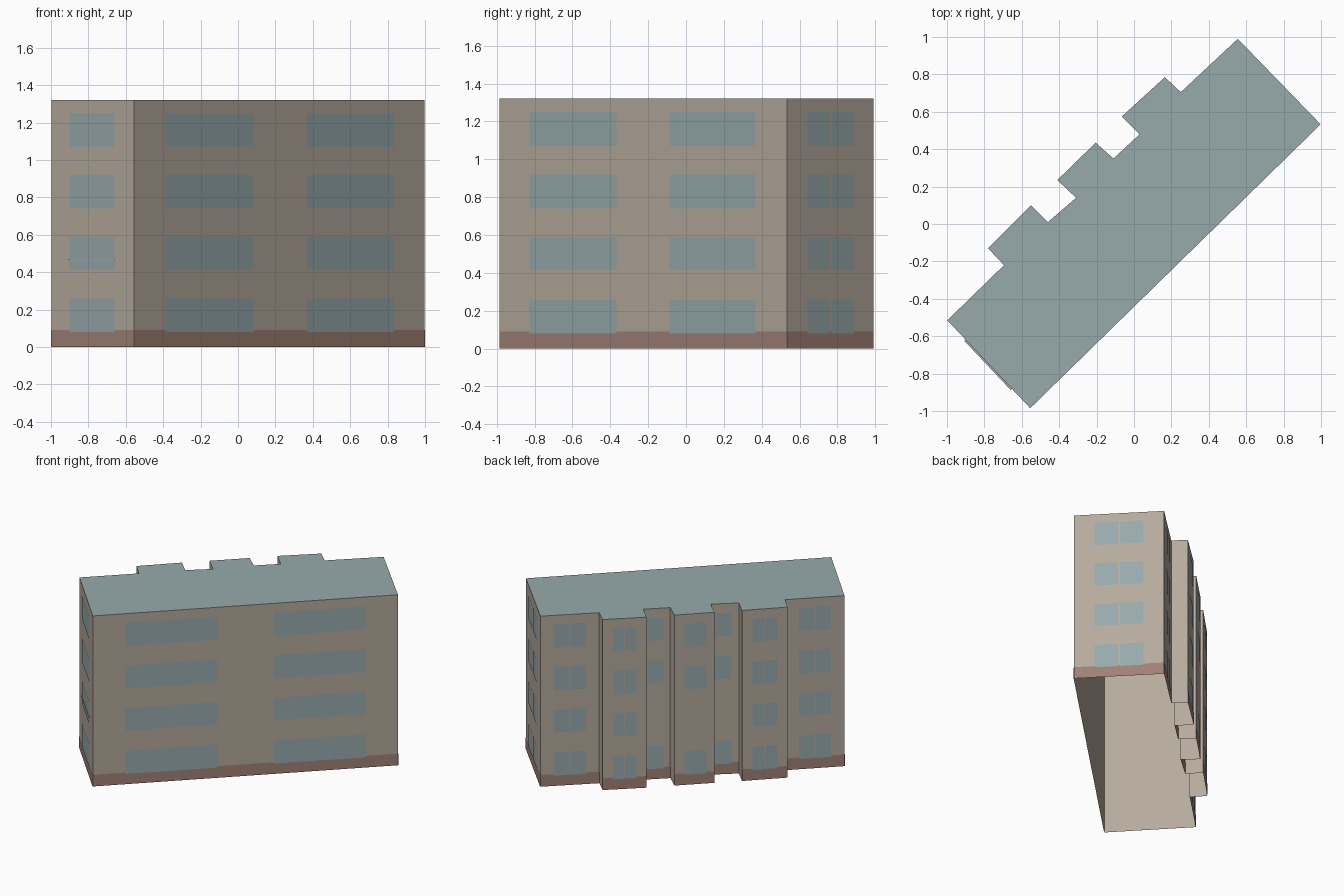
import bpy, bmesh
from mathutils import Vector

cube = bpy.data.objects.get("Cube")
if cube:
    bpy.data.objects.remove(cube, do_unlink=True)

HEIGHT = 1.32
BASE_HEIGHT = 0.09
FLOORS = [(0.08, 0.26), (0.415, 0.59), (0.74, 0.92), (1.07, 1.25)]

# Footprint, counter-clockwise from the front corner
OUTLINE = [Vector(p) for p in [
    (-0.555, -0.985), (0.998, 0.533), (0.555, 0.99), (0.25, 0.705),
    (0.165, 0.785), (-0.065, 0.575), (0.03, 0.48), (-0.11, 0.35),
    (-0.205, 0.435), (-0.41, 0.235), (-0.31, 0.14), (-0.46, 0.01),
    (-0.55, 0.10), (-0.78, -0.13), (-0.695, -0.22), (-0.998, -0.515)]]


def material(name, color):
    m = bpy.data.materials.new(name)
    m.use_nodes = True
    m.diffuse_color = (*color, 1)
    m.node_tree.nodes["Principled BSDF"].inputs["Base Color"].default_value = (*color, 1)
    return m


wall_mat = material("beige wall", (0.47, 0.405, 0.335))
roof_mat = material("grey green roof", (0.309, 0.402, 0.402))
glass_mat = material("blue grey glass", (0.309, 0.402, 0.413))
base_mat = material("red brown base", (0.352, 0.22, 0.178))


def make_object(name, faces, mat):
    bm = bmesh.new()
    for points in faces:
        bm.faces.new([bm.verts.new(p) for p in points])
    bmesh.ops.remove_doubles(bm, verts=bm.verts, dist=0.0001)
    mesh = bpy.data.meshes.new(name)
    bm.to_mesh(mesh)
    bm.free()
    mesh.materials.append(mat)
    obj = bpy.data.objects.new(name, mesh)
    bpy.context.collection.objects.link(obj)
    return obj


def panel(side, t0, t1, z0, z1, offset):
    """Upright rectangle on one side of the footprint, facing outwards."""
    a, b = OUTLINE[side], OUTLINE[(side + 1) % len(OUTLINE)]
    out = Vector((b.y - a.y, a.x - b.x)).normalized() * offset
    p, q = a.lerp(b, t0) + out, a.lerp(b, t1) + out
    return [(p.x, p.y, z0), (q.x, q.y, z0), (q.x, q.y, z1), (p.x, p.y, z1)]


# Shell, open underneath, and flat roof
make_object("walls", [panel(i, 0, 1, 0, HEIGHT, 0) for i in range(len(OUTLINE))], wall_mat)
make_object("roof", [[(p.x, p.y, HEIGHT) for p in OUTLINE]], roof_mat)

# Base band on the main walls, not on the short returns of the bays
MAIN_SIDES = [0, 1, 2, 4, 6, 8, 10, 12, 14, 15]
make_object("base_band", [panel(i, 0, 1, 0, BASE_HEIGHT, 0.002) for i in MAIN_SIDES], base_mat)

# Windows: side, spans along the side, floors
ALL = (0, 1, 2, 3)
STAIR = (0, 2, 3)
PAIR = [(0.23, 0.49), (0.51, 0.77)]
WINDOWS = {
    "front_windows": (0, [(0.106, 0.409), (0.593, 0.893)], ALL),
    "left_end_windows": (1, PAIR, ALL),
    "back_left_windows": (2, PAIR, ALL),
    "left_bay_windows": (4, PAIR, ALL),
    "left_recess_windows": (6, [(0.13, 0.74)], STAIR),
    "middle_bay_windows": (8, [(0.25, 0.8)], STAIR),
    "right_recess_windows": (10, [(0.13, 0.74)], STAIR),
    "right_bay_windows": (12, PAIR, ALL),
    "back_right_windows": (14, PAIR, ALL),
    "right_end_windows": (15, [(0.225, 0.77)], ALL),
}
for name, (side, spans, floors) in WINDOWS.items():
    make_object(name, [panel(side, t0, t1, *FLOORS[f], 0.004)
                       for t0, t1 in spans for f in floors], glass_mat)

# Thin ledge across one end window
inner = panel(15, 0.22, 0.78, 0.465, 0.47, 0)
outer = panel(15, 0.22, 0.78, 0.465, 0.47, 0.009)
ledge = [outer, [outer[3], outer[2], inner[2], inner[3]],
         [inner[0], inner[1], outer[1], outer[0]]]
make_object("end_ledge", ledge, wall_mat)
